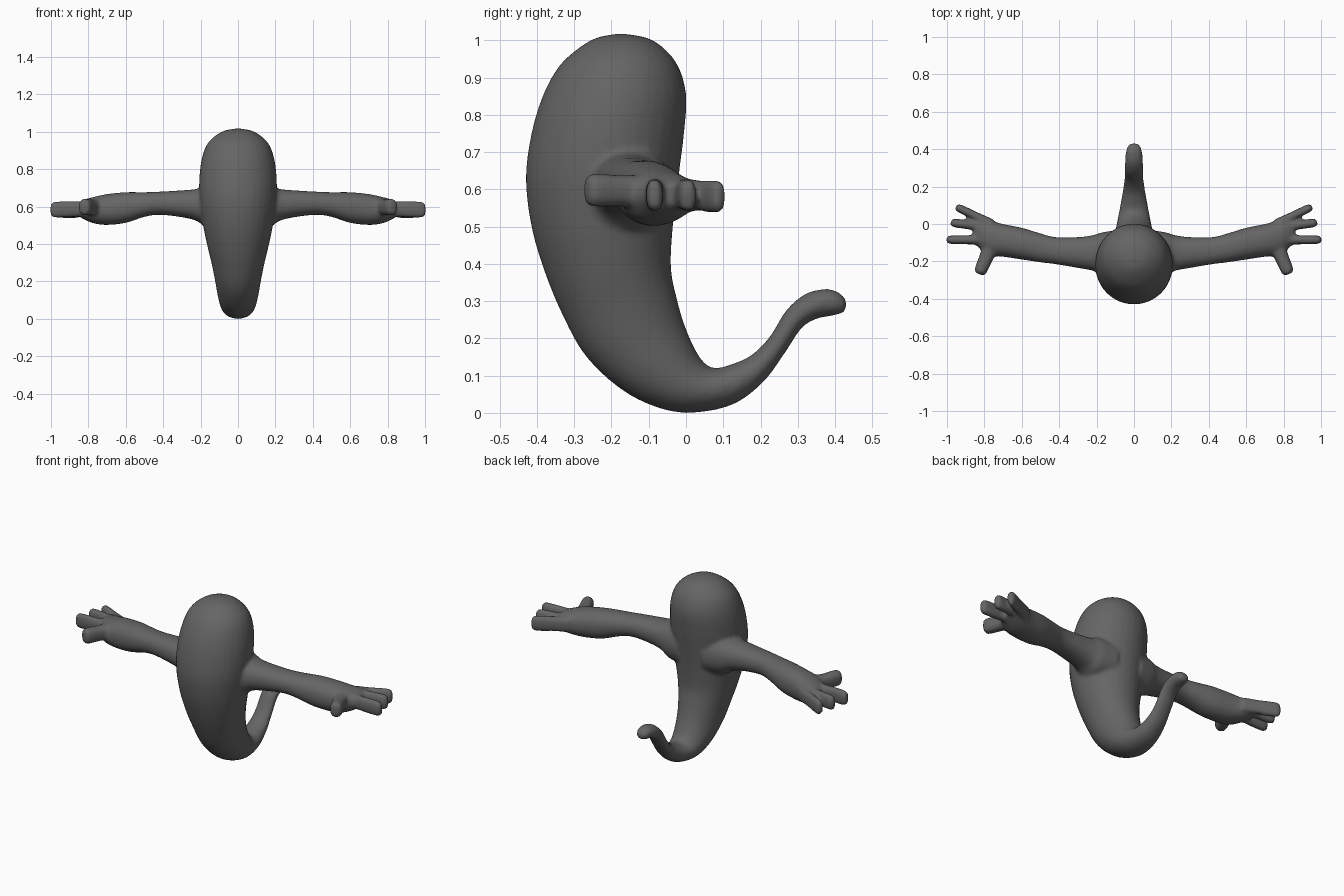
import bpy, bmesh, math
from mathutils import Vector

SIDES = 32

def spline(rows, steps=6):
    """Catmull-Rom interpolation through rows of numbers."""
    out = []
    for i in range(len(rows) - 1):
        a, b, c, d = (Vector(rows[max(0, min(len(rows) - 1, i + k))]) for k in (-1, 0, 1, 2))
        for s in range(steps):
            t = s / steps
            out.append(0.5 * (2 * b + (c - a) * t + (2 * a - 5 * b + 4 * c - d) * t * t
                              + (3 * b - a - 3 * c + d) * t ** 3))
    return out + [Vector(rows[-1])]

def loft(bm, rings, power=1.0):
    """Skin elliptical rings given as (centre, half axis u, half axis v)."""
    def soft(t):
        return math.copysign(abs(t) ** power, t)
    loops = []
    for c, u, v in rings:
        loops.append([bm.verts.new(c + u * soft(math.cos(a)) + v * soft(math.sin(a)))
                      for a in (math.tau * k / SIDES for k in range(SIDES))])
    faces = [bm.faces.new(loops[0]), bm.faces.new(loops[-1][::-1])]
    for p, q in zip(loops, loops[1:]):
        for k in range(SIDES):
            n = (k + 1) % SIDES
            faces.append(bm.faces.new((p[k], q[k], q[n], p[n])))
    bmesh.ops.recalc_face_normals(bm, faces=faces)

bm = bmesh.new()

# Body and tail: front edge (y, z), back edge (y, z), half width
body = [
    (-0.19, 1.017, -0.16, 1.017, 0.015), (-0.245, 1.005, -0.10, 1.005, 0.075),
    (-0.30, 0.97, -0.055, 0.975, 0.13), (-0.345, 0.925, -0.018, 0.925, 0.17),
    (-0.385, 0.85, 0.001, 0.85, 0.195), (-0.415, 0.75, -0.005, 0.75, 0.207),
    (-0.43, 0.63, -0.02, 0.63, 0.205), (-0.415, 0.50, -0.035, 0.50, 0.187),
    (-0.38, 0.38, -0.04, 0.39, 0.163), (-0.335, 0.27, -0.025, 0.31, 0.14),
    (-0.275, 0.16, -0.005, 0.24, 0.122), (-0.19, 0.075, 0.02, 0.18, 0.109),
    (-0.10, 0.023, 0.045, 0.139, 0.097), (0.0, 0.0, 0.075, 0.12, 0.085),
    (0.12, 0.02, 0.12, 0.13, 0.07), (0.205, 0.08, 0.175, 0.155, 0.058),
    (0.265, 0.16, 0.225, 0.205, 0.052), (0.31, 0.227, 0.27, 0.277, 0.05),
    (0.35, 0.252, 0.325, 0.322, 0.048), (0.39, 0.26, 0.385, 0.333, 0.043),
    (0.42, 0.267, 0.418, 0.318, 0.032), (0.432, 0.28, 0.431, 0.303, 0.014),
]
rings = []
for fy, fz, by, bz, w in spline(body):
    f, b = Vector((0, fy, fz)), Vector((0, by, bz))
    rings.append(((f + b) / 2, Vector((w, 0, 0)), (b - f) / 2))
loft(bm, rings)

# Arm: x, front y, back y, low z, high z
arm = [
    (0.08, -0.29, -0.03, 0.48, 0.72), (0.17, -0.275, -0.045, 0.49, 0.715),
    (0.22, -0.25, -0.06, 0.523, 0.695), (0.30, -0.235, -0.07, 0.543, 0.687),
    (0.42, -0.215, -0.07, 0.556, 0.68), (0.50, -0.205, -0.05, 0.545, 0.677),
    (0.60, -0.19, -0.02, 0.513, 0.677), (0.70, -0.175, 0.0, 0.502, 0.667),
    (0.77, -0.167, 0.02, 0.51, 0.652), (0.82, -0.135, 0.035, 0.53, 0.638),
    (0.86, -0.10, 0.035, 0.555, 0.615),
]
# Fingers and thumb: root xyz, tip xyz, root and tip half thickness
fingers = [
    ((0.76, 0.0, 0.585), (0.952, 0.093, 0.58), 0.026, 0.021),
    ((0.76, -0.02, 0.59), (0.98, 0.008, 0.583), 0.026, 0.023),
    ((0.76, -0.085, 0.59), (1.003, -0.084, 0.583), 0.028, 0.022),
    ((0.765, -0.12, 0.595), (0.828, -0.268, 0.598), 0.044, 0.032),
]
for side in (-1, 1):
    rings = []
    for x, y0, y1, z0, z1 in spline(arm):
        rings.append((Vector((side * x, (y0 + y1) / 2, (z0 + z1) / 2)),
                      Vector((0, (y1 - y0) / 2, 0)), Vector((0, 0, (z1 - z0) / 2))))
    loft(bm, rings, 0.9)
    for root, tip, r0, r1 in fingers:
        a, b = Vector(root), Vector(tip)
        a.x *= side
        b.x *= side
        across = (b - a).cross(Vector((0, 0, 1))).normalized()
        rings = []
        for t, s in ((0, 1), (0.4, 0.95), (0.7, 1), (0.88, 1), (0.95, 0.93), (0.985, 0.75), (1, 0.45)):
            rings.append((a.lerp(b, t), across * (r0 + (r1 - r0) * t) * s,
                          Vector((0, 0, 0.044 * s))))
        loft(bm, rings, 0.8)

mesh = bpy.data.meshes.new("ghost_body")
bm.to_mesh(mesh)
bm.free()
ghost = bpy.data.objects.new("ghost_body", mesh)
bpy.context.collection.objects.link(ghost)

# Single grey skin
grey = bpy.data.materials.new("dark_grey")
grey.diffuse_color = (0.13, 0.13, 0.13, 1)
mesh.materials.append(grey)

# Fuse the parts into one blended surface
remesh = ghost.modifiers.new("fuse", 'REMESH')
remesh.mode = 'VOXEL'
remesh.voxel_size = 0.009
remesh.use_smooth_shade = True
blend = ghost.modifiers.new("blend", 'SMOOTH')
blend.factor = 0.5
blend.iterations = 8
